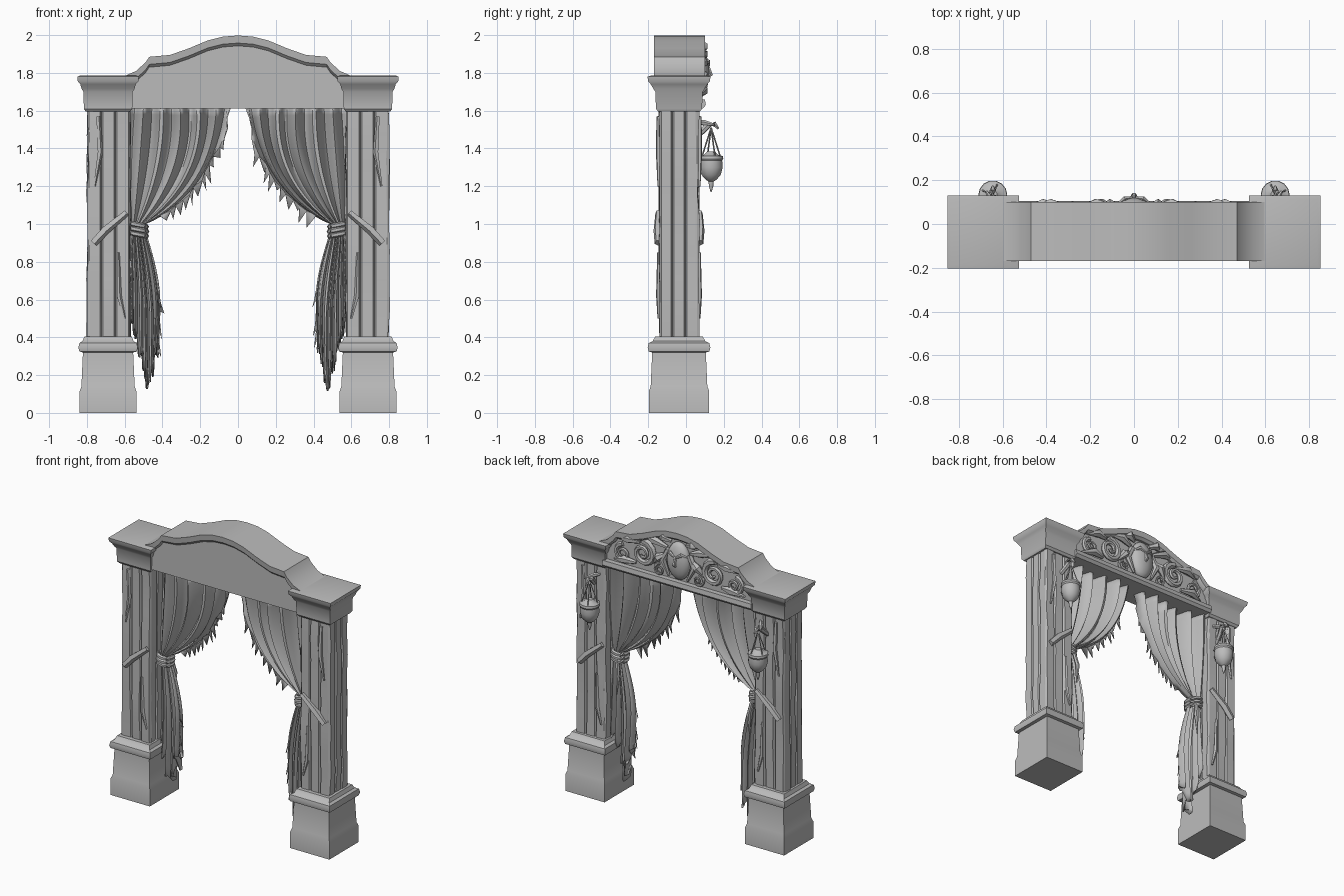
import bpy, bmesh, math, random
from mathutils import Vector

random.seed(4)
if "Cube" in bpy.data.objects:
    bpy.data.objects.remove(bpy.data.objects["Cube"])

GREY = (0.5, 0.5, 0.5, 1)
mat = bpy.data.materials.new("stone grey")
mat.use_nodes = True
mat.diffuse_color = GREY
mat.node_tree.nodes["Principled BSDF"].inputs["Base Color"].default_value = GREY


def finish(name, bm, s=1, angle=35, thick=0):
    """Turn the bmesh into a shaded object, mirrored to -x when s is -1."""
    for v in bm.verts:
        v.co.x *= s
    bmesh.ops.recalc_face_normals(bm, faces=bm.faces)
    me = bpy.data.meshes.new(name)
    bm.to_mesh(me)
    bm.free()
    me.materials.append(mat)
    ob = bpy.data.objects.new(name, me)
    bpy.context.scene.collection.objects.link(ob)
    bpy.ops.object.select_all(action='DESELECT')
    ob.select_set(True)
    bpy.context.view_layer.objects.active = ob
    bpy.ops.object.shade_smooth_by_angle(angle=math.radians(angle))
    if thick:
        mod = ob.modifiers.new("thickness", 'SOLIDIFY')
        mod.thickness = thick
        mod.offset = 0
    return ob


def loft(bm, rings):
    """Skin a list of closed rings and cap both ends."""
    vs = [[bm.verts.new(p) for p in r] for r in rings]
    n = len(vs[0])
    for a, b in zip(vs, vs[1:]):
        for i in range(n):
            j = (i + 1) % n
            bm.faces.new((a[i], a[j], b[j], b[i]))
    bm.faces.new(vs[0])
    bm.faces.new(vs[-1])


def rect_ring(z, hx, hy, cx, cy):
    return [(cx + a * hx, cy + b * hy, z) for a, b in ((-1, -1), (1, -1), (1, 1), (-1, 1))]


def tube(bm, path, radii, sides=6):
    """Round tube along a path with one radius per point."""
    path = [Vector(p) for p in path]
    rings = []
    for i, p in enumerate(path):
        t = (path[min(i + 1, len(path) - 1)] - path[max(i - 1, 0)]).normalized()
        ref = Vector((0, 1, 0)) if abs(t.y) < 0.9 else Vector((0, 0, 1))
        u = t.cross(ref).normalized()
        w = t.cross(u)
        rings.append([p + radii[i] * (u * math.cos(a) + w * math.sin(a))
                      for a in (math.tau * k / sides for k in range(sides))])
    loft(bm, rings)


def revolve(bm, profile, cx, cy, sides=14, sy=1):
    loft(bm, [[(cx + r * math.cos(math.tau * k / sides),
                cy + sy * r * math.sin(math.tau * k / sides), z) for k in range(sides)]
              for z, r in profile])


def shaft_ring(z, offs, hx, hy, cx, cy, boards=3):
    """Rectangle outline of boards separated by narrow grooves."""
    pts = []
    sides = (((1, 0), (0, -1), hx, hy), ((0, 1), (1, 0), hy, hx),
             ((-1, 0), (0, 1), hx, hy), ((0, -1), (-1, 0), hy, hx))
    for k, (d, n, half, out) in enumerate(sides):
        for b in range(boards):
            o = offs[k * boards + b]
            w = 2 * half / boards
            t0 = -half + b * w
            for t, depth in ((t0, -0.014), (t0 + 0.008, o), (t0 + w - 0.008, o * 0.5)):
                r = out + depth
                pts.append((cx + d[0] * t + n[0] * r, cy + d[1] * t + n[1] * r, z))
    return pts


def bezier(a, b, c, t):
    return a * (1 - t) ** 2 + 2 * b * t * (1 - t) + c * t * t


def curtain(s):
    """Draped sheet gathered at the tie, hanging in a ragged tail."""
    bm = bmesh.new()
    cols, upper, lower = 36, 16, 12
    tie_z = 0.97
    rag = [random.uniform(0, 0.09) for _ in range(cols + 1)]
    rows = []
    for r in range(upper + lower + 1):
        row = []
        for c in range(cols + 1):
            u = c / cols
            tie_x = 0.565 - 0.07 * u
            if r <= upper:
                t = r / upper
                top = 0.575 - 0.535 * u
                x = bezier(top, top * (1 - u * u) + 0.13 * u * u + 0.03 * (1 - u), tie_x, t)
                z = bezier(1.62, 1.3 - 0.15 * u * u, tie_z + 0.03 * u, t)
                amp = 0.045 * (1 - t) + 0.018
                if c == cols and 0 < r < upper - 1:
                    x -= random.uniform(-0.012, 0.012)
            else:
                t = (r - upper) / lower
                end = 0.09 + 0.55 * abs(u - 0.62) + rag[c]
                x = tie_x - 0.095 * u * math.sin(min(1, t * 1.5) * math.pi / 2) + 0.02 * u * t
                z = tie_z + (end - tie_z) * t
                amp = 0.018 + 0.03 * t
            y = -0.035 + amp * (math.sin(u * math.tau * 5.5) + 0.4 * math.sin(u * 9 + 1))
            row.append(bm.verts.new((x, y, z)))
        rows.append(row)
    for a, b in zip(rows, rows[1:]):
        for i in range(cols):
            bm.faces.new((a[i], a[i + 1], b[i + 1], b[i]))
    # torn strips along the inner edge
    for r in list(range(3, upper - 2)) + list(range(upper + 6, upper + lower)):
        a, b = rows[r][-1], rows[r + 1][-1]
        mid = (a.co + b.co) / 2
        tip = bm.verts.new(mid + Vector((random.uniform(-0.025, 0.01), 0.005,
                                         -random.uniform(0.03, 0.08))))
        bm.faces.new((a, b, tip))
    finish("curtain", bm, s, 50, 0.007)


PX, PY = 0.688, -0.037
for s in (1, -1):
    # pedestal with a stepped plinth and rounded cap
    bm = bmesh.new()
    loft(bm, [rect_ring(z, hx, hy, PX, PY) for z, hx, hy in (
        (0, .15, .16), (.115, .15, .16), (.14, .141, .15), (.32, .133, .142),
        (.325, .152, .16), (.345, .157, .166), (.37, .152, .16), (.38, .135, .14),
        (.405, .125, .125))])
    finish("pedestal", bm, s)

    # timber shaft of uneven boards
    bm = bmesh.new()
    rings = []
    for i in range(9):
        offs = [random.uniform(-0.006, 0.009) for _ in range(12)]
        rings.append(shaft_ring(0.4 + 0.1525 * i, offs, 0.112, 0.102, PX - 0.003, PY))
    loft(bm, rings)
    finish("shaft", bm, s, 25)

    # capital and cornice
    bm = bmesh.new()
    loft(bm, [rect_ring(z, hx, hy, PX, PY) for z, hx, hy in (
        (1.595, .118, .11), (1.61, .128, .122), (1.7, .13, .125), (1.715, .14, .135),
        (1.74, .147, .15), (1.755, .16, .163), (1.78, .163, .167), (1.785, .15, .15))])
    finish("capital", bm, s)

    # diagonal braces on both faces of the pillar
    for side in (-1, 1):
        bm = bmesh.new()
        y = PY + side * 0.108
        tube(bm, [(0.765, y, 0.90), (0.7, y + side * .004, 0.97), (0.59, y, 1.06)],
             [0.022, 0.024, 0.018], 5)
        tube(bm, [(0.6, y, 0.5), (0.63, y, 0.62), (0.635, y, 0.85)], [.006, .014, .008], 5)
        tube(bm, [(0.76, y, 1.2), (0.73, y, 1.38), (0.74, y, 1.57)], [.006, .015, .012], 5)
        finish("brace", bm, s)

    curtain(s)

    # rope gathering the curtain, with a loose end
    bm = bmesh.new()
    for dz, r in ((-0.025, 0.045), (0.0, 0.047), (0.025, 0.045)):
        loop = [(0.53 + r * math.cos(a), -0.035 + 1.15 * r * math.sin(a), 0.97 + dz + 0.2 * r * math.cos(a))
                for a in (math.tau * k / 14 for k in range(15))]
        tube(bm, loop, [0.014] * 15)
    tube(bm, [(0.52, 0.01, .96), (0.5, 0.03, .85), (0.51, 0.03, .72)], [.012, .014, .005])
    finish("curtain_tie", bm, s)

    # hanging lantern on the back of the pillar
    LX, LY = 0.645, 0.133
    bm = bmesh.new()
    revolve(bm, ((1.17, .003), (1.2, .012), (1.225, .014), (1.235, .03), (1.26, .052),
                 (1.3, .063), (1.335, .06), (1.345, .066), (1.36, .064), (1.365, .04),
                 (1.385, .02)), LX, LY)
    for k in range(4):
        a = math.tau * k / 4 + 0.4
        tube(bm, [(LX + .055 * math.cos(a), LY + .055 * math.sin(a), 1.35),
                  (LX, LY, 1.51)], [0.004, 0.004], 4)
    finish("lantern", bm, s)
    bm = bmesh.new()
    tube(bm, [(LX + .02, .05, 1.46), (LX + .01, .085, 1.49), (LX, .12, 1.525),
              (LX, .15, 1.53), (LX, .172, 1.505)], [.016, .016, .018, .016, .006])
    tube(bm, [(LX - .03, .06, 1.54), (LX, .1, 1.535), (LX + .03, .15, 1.525)], [.01, .016, .006])
    finish("lantern_hook", bm, s)

# arched header: solid panel below a moulding that follows the same line
half = ((0, 1.998), (.08, 1.992), (.16, 1.972), (.26, 1.93), (.36, 1.895), (.47, 1.885),
        (.49, 1.855), (.54, 1.81), (.62, 1.775), (.72, 1.77))
line = [(-x, z) for x, z in half[:0:-1]] + list(half)
bm = bmesh.new()
outline = [(-.56, 1.615), (-.63, 1.66), (-.66, 1.72)] + [(x, z - .03) for x, z in line[1:-1]] \
    + [(.66, 1.72), (.63, 1.66), (.56, 1.615)]
loft(bm, [[(x, y, z) for x, z in outline] for y in (-0.145, 0.065)])
finish("header_panel", bm)

bm = bmesh.new()
section = ((-.15, -.055), (-.165, -.04), (-.17, 0), (.1, 0), (.098, -.04), (.08, -.055))
loft(bm, [[(x, y, z + dz) for y, dz in section] for x, z in line])
finish("header_moulding", bm)

bm = bmesh.new()
loft(bm, [[(x, y, z) for y, z in ((-.14, 1.612), (.09, 1.612), (.105, 1.63), (.1, 1.66), (-.14, 1.66))]
          for x in (-.57, .57)])
finish("header_beam", bm)

# carved scrollwork and leaves across the back of the header
for s in (1, -1):
    bm = bmesh.new()
    for cx, cz, size, turn in ((.27, 1.78, .085, 1), (.43, 1.74, .06, -1), (.15, 1.70, .04, -1)):
        pts, rad = [], []
        for k in range(22):
            a = turn * k * 0.5 + 1.5
            r = size * (1 - k / 25)
            pts.append((cx + r * math.cos(a), .07 + .025 * k / 22, cz + r * math.sin(a)))
            rad.append(size * 0.27 * (1 - k / 35))
        tube(bm, pts, rad)
    for x0, z0, x1, z1 in ((.09, 1.87, .26, 1.9), (.1, 1.82, .2, 1.73), (.3, 1.85, .46, 1.83),
                           (.33, 1.7, .5, 1.68), (.06, 1.92, .16, 1.93)):
        tube(bm, [(x0, .075, z0), ((x0 + x1) / 2, .09, (z0 + z1) / 2 + .015), (x1, .07, z1)],
             [.012, .028, .006])
    finish("scrollwork", bm, s, 50)

# central carved mask
bm = bmesh.new()
revolve(bm, [(1.80 + .13 * math.sin(a), .085 * math.cos(a) + .002)
             for a in (math.pi * (k / 10 - .5) for k in range(11))], 0, .075, 14, .55)
tube(bm, [(0, .115, 1.84), (0, .13, 1.79), (0, .115, 1.775)], [.008, .014, .008])
for s in (1, -1):
    tube(bm, [(s * .01, .12, 1.84), (s * .04, .115, 1.86), (s * .08, .085, 1.84)], [.008, .014, .006])
    tube(bm, [(s * .08, .075, 1.86), (s * .12, .08, 1.78), (s * .07, .085, 1.68)], [.02, .022, .008])
finish("mask", bm, 1, 50)
